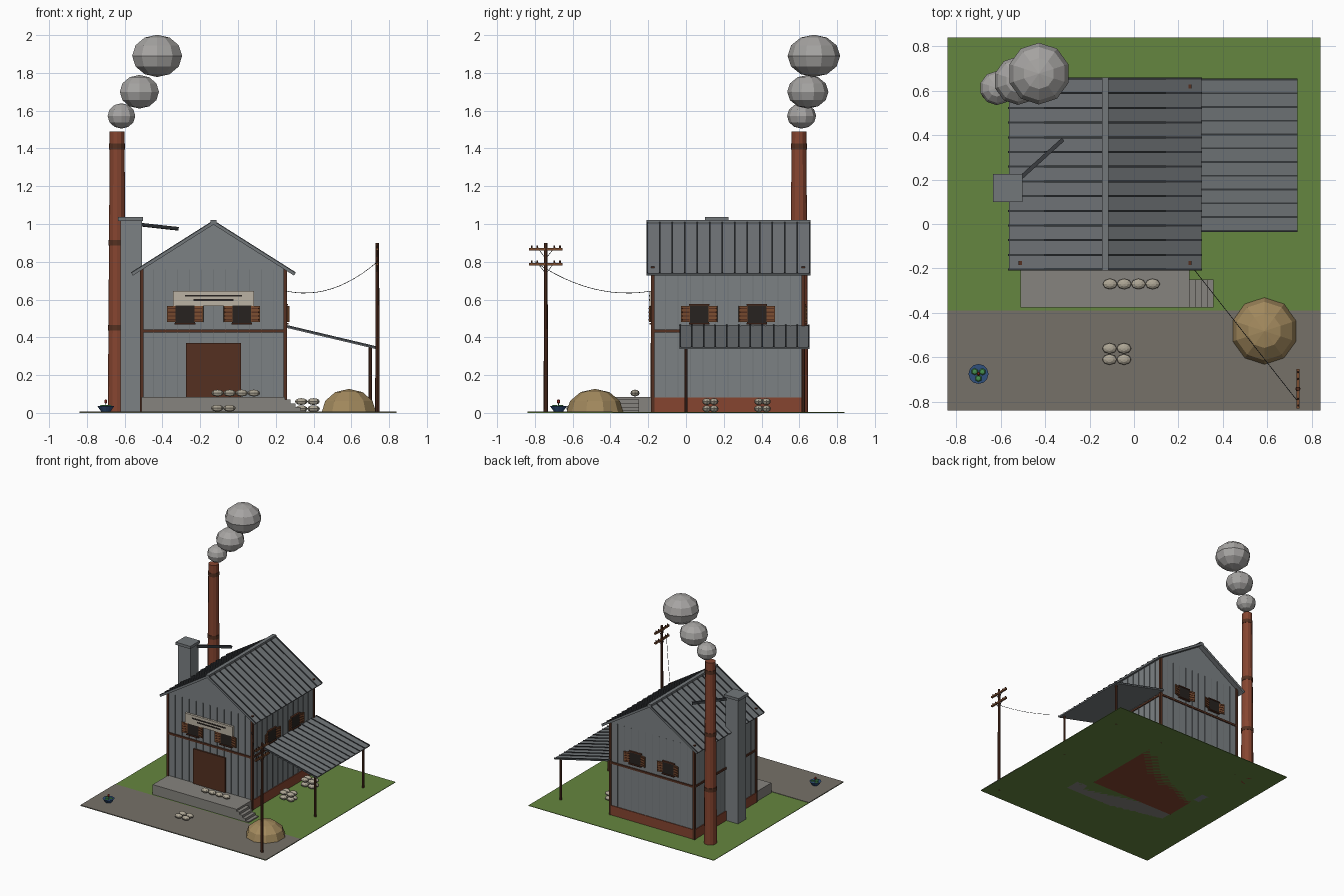
import bpy, bmesh, math
from mathutils import Matrix, Vector

if "Cube" in bpy.data.objects:
    bpy.data.objects.remove(bpy.data.objects["Cube"])

mats = {}
COL = dict(grass=(.13, .24, .05), path=(.18, .165, .14), stone=(.24, .23, .21), metal=(.20, .22, .23),
           roof=(.17, .185, .195), rib=(.04, .045, .05), brick=(.24, .06, .03), wood=(.09, .03, .015),
           shutter=(.2, .075, .03), dark=(.02, .016, .014), cream=(.5, .45, .37), straw=(.36, .25, .11),
           sack=(.42, .38, .3), smoke=(.38, .37, .36), blue=(.03, .08, .2), green=(.06, .28, .08), red=(.35, .03, .02))


def finish(name, bm, col, m=None):
    if m is not None:
        bm.transform(m)
    bmesh.ops.recalc_face_normals(bm, faces=bm.faces)
    me = bpy.data.meshes.new(name)
    bm.to_mesh(me)
    bm.free()
    if col not in mats:
        mats[col] = bpy.data.materials.new(col)
        mats[col].diffuse_color = (*COL[col], 1)
    me.materials.append(mats[col])
    ob = bpy.data.objects.new(name, me)
    bpy.context.collection.objects.link(ob)
    return ob


def box(name, c, s, col, m=Matrix()):
    bm = bmesh.new()
    bmesh.ops.create_cube(bm, size=1)
    return finish(name, bm, col, m @ Matrix.Translation(c) @ Matrix.Diagonal((*s, 1)))


def span(name, x0, x1, y0, y1, z0, z1, col):
    return box(name, ((x0+x1)/2, (y0+y1)/2, (z0+z1)/2), (x1-x0, y1-y0, z1-z0), col)


def bar(name, a, b, w, t, col):
    """Box running from a to b, w wide horizontally and t thick."""
    a, b = Vector(a), Vector(b)
    d = (b - a).normalized()
    side = Vector((0, 0, 1)).cross(d).normalized()
    up = d.cross(side)
    m = Matrix((d, side, up)).transposed().to_4x4()
    m.translation = (a + b) / 2
    return box(name, (0, 0, 0), ((b-a).length, w, t), col, m)


def cone(name, c, r0, r1, z0, z1, col, n=12, caps=True):
    bm = bmesh.new()
    bmesh.ops.create_cone(bm, cap_ends=caps, segments=n, radius1=r0, radius2=r1, depth=z1-z0)
    return finish(name, bm, col, Matrix.Translation((c[0], c[1], (z0+z1)/2)))


def ball(name, c, r, col, u=10, v=6, dome=False):
    bm = bmesh.new()
    bmesh.ops.create_uvsphere(bm, u_segments=u, v_segments=v, radius=1)
    if dome:
        bmesh.ops.bisect_plane(bm, geom=bm.verts[:] + bm.edges[:] + bm.faces[:], plane_co=(0, 0, 0),
                               plane_no=(0, 0, -1), clear_outer=True)
    return finish(name, bm, col, Matrix.Translation(c) @ Matrix.Diagonal((*r, 1)))


# Ground, path, platform and steps
span("grass", -.84, .84, -.84, .84, 0, .004, "grass")
span("path", -.84, .84, -.84, -.39, .001, .007, "path")
span("platform", -.51, .25, -.375, -.17, 0, .085, "stone")
for i in range(4):
    span("step", .25, .278 + .027*i, -.375, -.25, 0, .07 - .019*i, "stone")

# Building body with gables on a brick footing
X0, X1, Y0, Y1, XM = -.51, .25, -.175, .62, -.13
span("footing", X0-.006, X1+.006, Y0-.006, Y1+.006, 0, .082, "brick")
bm = bmesh.new()
f = bm.faces.new([bm.verts.new((x, Y0, z)) for x, z in
                  [(X0, .08), (X1, .08), (X1, .757), (XM, 1.0), (X0, .757)]])
ext = bmesh.ops.extrude_face_region(bm, geom=[f])
bmesh.ops.translate(bm, vec=(0, Y1-Y0, 0), verts=[v for v in ext["geom"] if isinstance(v, bmesh.types.BMVert)])
finish("walls", bm, "metal")

# Sheet seams on the walls, corner posts and middle band
for i in range(1, 12):
    x, y = X0 + (X1-X0)*i/12, Y0 + (Y1-Y0)*i/12
    for yy in (Y0, Y1):
        box("wall_seam", (x, yy, .42), (.005, .008, .68), "roof")
    for xx in (X0, X1):
        box("wall_seam", (xx, y, .42), (.008, .005, .67), "roof")
for x in (X0, X1):
    box("side_band", (x, (Y0+Y1)/2, .433), (.016, Y1-Y0, .016), "wood")
    for y in (Y0, Y1):
        box("corner_post", (x, y, .388), (.018, .018, .776), "wood")
for y in (Y0, Y1):
    box("end_band", (XM, y, .433), (X1-X0, .016, .016), "wood")

# Main roof: two slopes with ribs and a ridge cap
for s in (-1, 1):
    bar("roof_slope", (XM, .225, 1.005), (XM + s*.43, .225, .733), .87, .014, "roof")
    for i in range(14):
        y = -.205 + i*.86/13
        bar("roof_rib", (XM, y, 1.013), (XM + s*.433, y, .739), .009, .012, "rib")
span("ridge_cap", XM-.015, XM+.015, -.21, .66, 1.005, 1.022, "roof")

# Lean-to roof with ribs and posts
bar("lean_to_roof", (.25, .31, .457), (.735, .31, .342), .69, .01, "roof")
for i in range(12):
    y = -.031 + i*.682/11
    bar("lean_to_rib", (.25, y, .462), (.735, y, .347), .008, .01, "rib")
for y in (0, .62):
    cone("lean_to_post", (.70, y), .009, .009, 0, .347, "wood", 8)


# Windows with slatted shutters; local -y faces outward
def window(x, y, z, ang):
    m = Matrix.Translation((x, y, z)) @ Matrix.Rotation(ang, 4, 'Z')
    box("window_pane", (0, -.004, 0), (.105, .012, .1), "dark", m)
    box("window_sill", (0, -.008, -.05), (.11, .02, .008), "wood", m)
    box("window_head", (0, -.006, .05), (.11, .016, .008), "wood", m)
    for s in (-1, 1):
        h = m @ Matrix.Translation((s*.072, -.012, 0)) @ Matrix.Rotation(s*-.25, 4, 'Z')
        box("shutter", (0, 0, 0), (.05, .007, .084), "shutter", h)
        for k in range(4):
            box("shutter_slat", (0, -.004, -.03 + k*.02), (.04, .005, .006), "wood", h)


for x in (-.28, .02):
    window(x, Y0, .523, 0)
    window(x, Y1, .523, math.pi)
for y in (.07, .375):
    window(X1, y, .523, math.pi/2)

# Door and blank sign board
span("door", -.275, .015, Y0-.012, Y0, .085, .37, "wood")
span("sign_board", -.345, .085, Y0-.018, Y0, .567, .646, "cream")
for z, a, b in ((.62, -.28, .02), (.597, -.235, -.025)):
    span("sign_stripe", a, b, Y0-.021, Y0-.015, z-.005, z+.005, "dark")

# Square duct with cap and strut
span("duct", -.622, -.508, .11, .215, 0, 1.02, "metal")
span("duct_cap", -.635, -.502, .1, .225, 1.015, 1.037, "roof")
bar("duct_strut", (-.53, .19, .998), (-.32, .38, .975), .018, .018, "rib")

# Brick chimney with bands, and smoke
cone("chimney", (-.64, .598), .049, .039, 0, 1.49, "brick")
for z in (.45, .9, 1.41):
    r = .049 - .01*z/1.49 + .003
    cone("chimney_band", (-.64, .598), r, r, z-.015, z+.015, "wood")
for c, r, h in (((-.617, .612, 1.572), .077, .067), ((-.522, .645, 1.70), .109, .089), ((-.428, .677, 1.89), .139, .112)):
    ball("smoke_puff", c, (r, r, h), "smoke")

# Straw heap
ball("straw_heap", (.587, -.482, 0), (.152, .152, .127), "straw", dome=True)


# Sacks
def sack(x, y, z):
    ball("sack", (x, y, z), (.033, .024, .018), "sack", 8, 6)


for i in range(4):
    sack(-.108 + .064*i, -.27, .105)
for x in (-.11, -.045):
    for y in (-.56, -.61):
        sack(x, y, .025)
for x in (.335, .40):
    for y in (.11, .148, .385, .425):
        for z in (.022, .06):
            sack(x, y, z)

# Utility pole with cross-arms, insulators and braces
P = (.738, -.742)
cone("pole", P, .012, .009, 0, .9, "wood", 8)
for z in (.867, .787):
    box("cross_arm", (*P, z), (.014, .178, .014), "shutter")
    for dy in (-.075, -.045, .045, .075):
        cone("insulator", (P[0], P[1]+dy), .005, .004, z+.006, z+.02, "wood", 6)
    for s in (-1, 1):
        bar("arm_brace", (*P, z-.05), (P[0], P[1]+s*.035, z-.005), .003, .003, "rib")

# Sagging wire to the wall
a, b = Vector((.738, -.80, .80)), Vector((.255, -.185, .645))
cu = bpy.data.curves.new("wire", 'CURVE')
cu.dimensions = '3D'
cu.bevel_depth = .0015
cu.bevel_resolution = 0
sp = cu.splines.new('POLY')
sp.points.add(12)
for i, p in enumerate(sp.points):
    t = i/12
    p.co = (*(a.lerp(b, t) - Vector((0, 0, .26*t*(1-t)))), 1)
mats["rib"] and cu.materials.append(mats["rib"])
bpy.context.collection.objects.link(bpy.data.objects.new("wire", cu))

# Bowl planter with leaves and a bud
B = (-.70, -.675)
cone("bowl", B, .022, .045, .004, .036, "blue", 12)
for i in range(3):
    t = i*2*math.pi/3 + .5
    ball("leaf", (B[0]+.02*math.cos(t), B[1]+.02*math.sin(t), .037), (.016, .016, .006), "green", 6, 4)
cone("stem", B, .002, .002, .03, .06, "green", 6)
ball("bud", (*B, .06), (.009, .009, .012), "red", 6, 4)

for m in bpy.data.materials:
    if m.users and not m.is_grease_pencil:
        m.use_nodes = True
        m.node_tree.nodes["Principled BSDF"].inputs["Base Color"].default_value = m.diffuse_color
